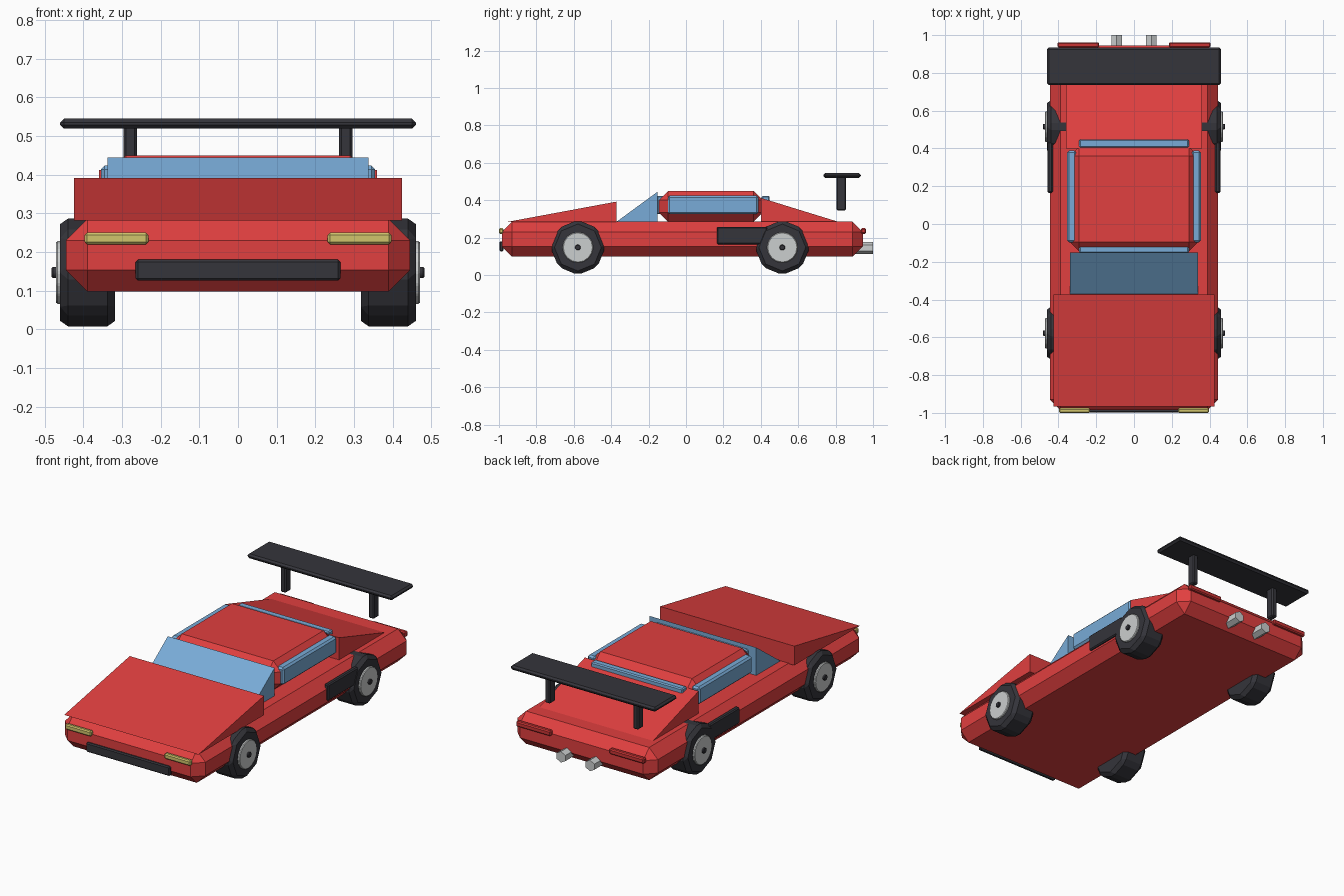
import bpy
import bmesh
from math import pi
from mathutils import Matrix

default = bpy.data.objects.get("Cube")
if default:
    bpy.data.objects.remove(default, do_unlink=True)


def material(name, color):
    m = bpy.data.materials.new(name)
    m.use_nodes = True
    m.diffuse_color = (*color, 1)
    bsdf = next(n for n in m.node_tree.nodes if n.type == 'BSDF_PRINCIPLED')
    bsdf.inputs["Base Color"].default_value = (*color, 1)
    return m


RED = material("body red", (0.75, 0.05, 0.05))
TAIL = material("tail light red", (0.6, 0.035, 0.035))
GLASS = material("window blue", (0.19, 0.41, 0.68))
DARK = material("dark trim", (0.035, 0.035, 0.043))
METAL = material("light metal", (0.6, 0.62, 0.62))
LAMP = material("headlight yellow", (0.64, 0.56, 0.15))


def finish(name, bm, mat, bevel=0):
    if bevel:
        bmesh.ops.bevel(bm, geom=bm.edges[:], offset=bevel, segments=1,
                        affect='EDGES', clamp_overlap=True)
    bmesh.ops.recalc_face_normals(bm, faces=bm.faces[:])
    mesh = bpy.data.meshes.new(name)
    bm.to_mesh(mesh)
    bm.free()
    mesh.materials.append(mat)
    obj = bpy.data.objects.new(name, mesh)
    bpy.context.collection.objects.link(obj)
    return obj


def box(name, x, y, z, mat, bevel=0.006):
    """Box from (min, max) ranges, with chamfered edges."""
    bm = bmesh.new()
    size = [r[1] - r[0] for r in (x, y, z)]
    mid = [(r[0] + r[1]) / 2 for r in (x, y, z)]
    bmesh.ops.create_cube(bm, size=1, matrix=Matrix.Translation(mid) @ Matrix.Diagonal((*size, 1)))
    return finish(name, bm, mat, bevel)


def wedge(name, half_width, profile, mat):
    """Side profile of (y, z) points extruded across the car."""
    bm = bmesh.new()
    face = bm.faces.new([bm.verts.new((-half_width, y, z)) for y, z in profile])
    side = bmesh.ops.extrude_face_region(bm, geom=[face])
    verts = [v for v in side["geom"] if isinstance(v, bmesh.types.BMVert)]
    bmesh.ops.translate(bm, verts=verts, vec=(2 * half_width, 0, 0))
    return finish(name, bm, mat)


def cylinder(name, sides, radius, length, center, axis, mat, bevel=0, turn=0):
    bm = bmesh.new()
    tilt = Matrix.Rotation(pi / 2, 4, 'Y' if axis == 'X' else 'X')
    bmesh.ops.create_cone(bm, cap_ends=True, segments=sides, radius1=radius, radius2=radius,
                          depth=length, matrix=Matrix.Translation(center) @ tilt @ Matrix.Rotation(turn, 4, 'Z'))
    return finish(name, bm, mat, bevel)


# Body shell and sloped panels
box("body", (-0.445, 0.445), (-0.985, 0.945), (0.098, 0.285), RED, 0.055)
wedge("hood", 0.425, [(-0.965, 0.282), (-0.372, 0.282), (-0.372, 0.392)], RED)
wedge("windshield", 0.338, [(-0.372, 0.284), (-0.152, 0.284), (-0.152, 0.445)], GLASS)
wedge("rear_deck", 0.36, [(0.40, 0.284), (0.815, 0.284), (0.40, 0.412)], RED)

# Cabin and its glass
box("cabin", (-0.34, 0.34), (-0.145, 0.41), (0.283, 0.45), RED, 0.05)
box("front_window", (-0.29, 0.29), (-0.155, -0.105), (0.325, 0.423), GLASS)
box("rear_window", (-0.29, 0.29), (0.405, 0.447), (0.325, 0.423), GLASS)

# Front grille and wing blade
box("front_grille", (-0.265, 0.265), (-0.998, -0.975), (0.126, 0.18), DARK)
box("spoiler_wing", (-0.46, 0.46), (0.735, 0.935), (0.519, 0.545), DARK, 0.01)

# Paired parts on both sides
for s, side in ((1, "left"), (-1, "right")):
    def span(a, b):
        return tuple(sorted((s * a, s * b)))

    box(f"side_window_{side}", span(0.305, 0.355), (-0.097, 0.388), (0.325, 0.424), GLASS, 0.01)
    box(f"spoiler_strut_{side}", span(0.262, 0.296), (0.805, 0.855), (0.345, 0.525), DARK)
    box(f"headlight_{side}", span(0.232, 0.397), (-1.0, -0.975), (0.22, 0.25), LAMP)
    box(f"tail_light_{side}", span(0.185, 0.405), (0.935, 0.962), (0.22, 0.25), TAIL)
    box(f"side_intake_{side}", span(0.43, 0.457), (0.165, 0.435), (0.164, 0.257), DARK)
    cylinder(f"exhaust_{side}", 6, 0.032, 0.1, (s * 0.092, 0.95, 0.143), 'Y', METAL)

    for end, y in (("front", -0.578), ("rear", 0.515)):
        cylinder(f"{end}_tire_{side}", 8, 0.147, 0.142, (s * 0.389, y, 0.147), 'X', DARK, 0.02)
        cylinder(f"{end}_hub_{side}", 16, 0.082, 0.06, (s * 0.441, y, 0.147), 'X', METAL, 0.004)
        cylinder(f"{end}_hub_cap_{side}", 8, 0.016, 0.06, (s * 0.452, y, 0.147), 'X', DARK, 0.003, pi / 8)
